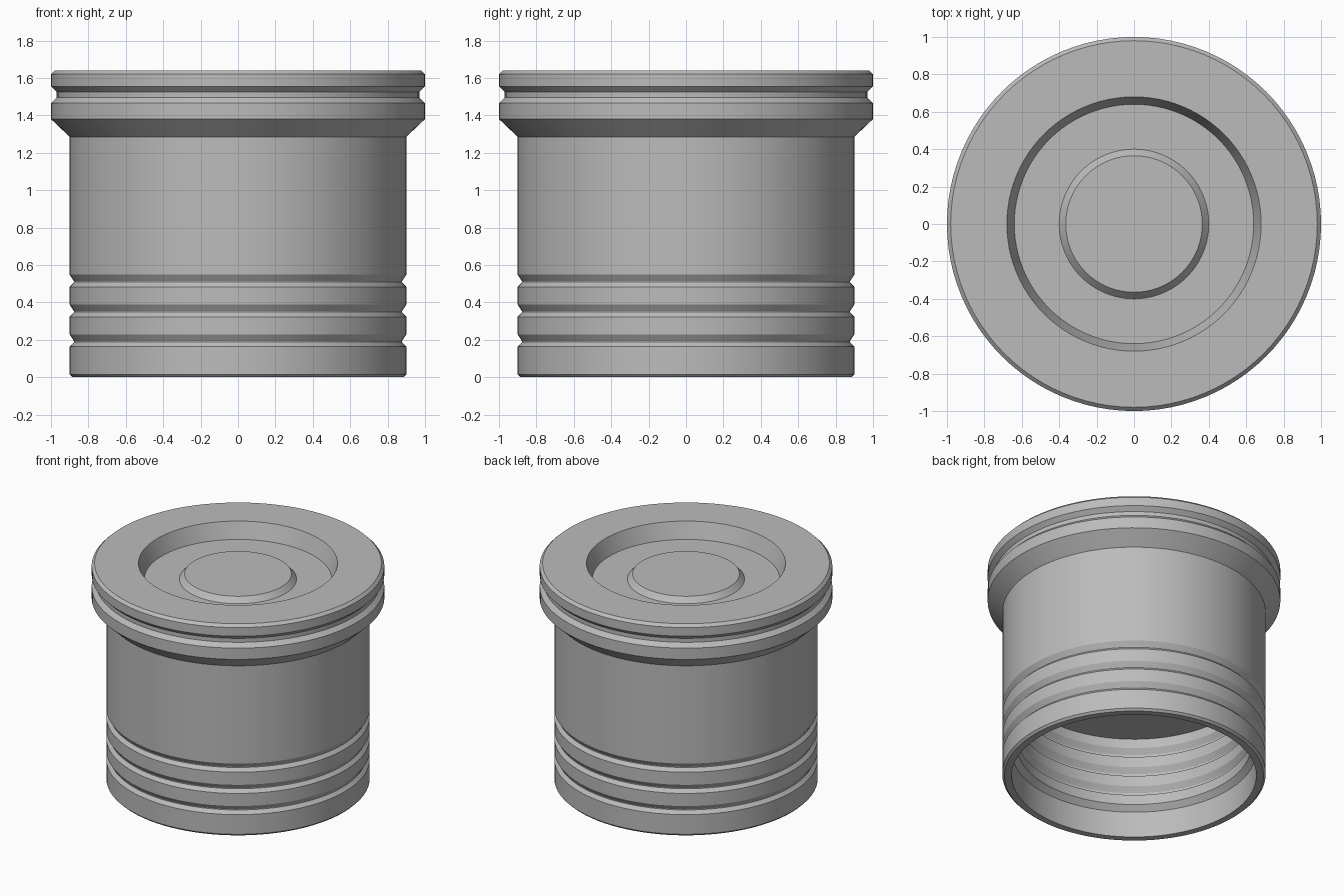
import bpy
import bmesh
from math import tau, radians
from mathutils import Vector

cube = bpy.data.objects.get("Cube")
if cube:
    bpy.data.objects.remove(cube, do_unlink=True)

metal = bpy.data.materials.new("plain_grey")
metal.use_nodes = True
grey = (0.5, 0.5, 0.5, 1)
metal.diffuse_color = grey
metal.node_tree.nodes["Principled BSDF"].inputs["Base Color"].default_value = grey

HEIGHT = 1.64
BODY_R = 0.9
BORE_R = 0.80
CEILING = 0.75


def lathe(name, profile, segments=96):
    """Turn an (r, z) profile about the z axis into a closed solid."""
    bm = bmesh.new()
    verts = [bm.verts.new(Vector((r, 0, z))) for r, z in profile]
    edges = [bm.edges.new(pair) for pair in zip(verts, verts[1:])]
    bmesh.ops.spin(bm, geom=verts + edges, cent=(0, 0, 0), axis=(0, 0, 1),
                   angle=tau, steps=segments, use_merge=True)
    bmesh.ops.remove_doubles(bm, verts=bm.verts, dist=0.0001)
    bmesh.ops.recalc_face_normals(bm, faces=bm.faces)
    mesh = bpy.data.meshes.new(name)
    bm.to_mesh(mesh)
    bm.free()
    mesh.materials.append(metal)
    obj = bpy.data.objects.new(name, mesh)
    bpy.context.collection.objects.link(obj)
    bpy.ops.object.select_all(action="DESELECT")
    obj.select_set(True)
    bpy.context.view_layer.objects.active = obj
    bpy.ops.object.shade_smooth_by_angle(angle=radians(15))
    return obj


# Hollow underside, listed from the ceiling down to the mouth
bore = [(0, CEILING), (BORE_R, CEILING)]
for i in (3, 2, 1):
    z = 0.16 + i * 0.15
    bore += [(BORE_R, z + 0.07), (0.826, z + 0.03), (0.826, z + 0.015), (BORE_R, z)]
bore += [(BORE_R, 0.235), (0.836, 0.195), (0.836, 0)]

# Outer wall with three ring grooves
wall = [(0.885, 0), (BODY_R, 0.015)]
for i in range(3):
    z = 0.163 + i * 0.16
    wall += [(BODY_R, z), (0.877, z + 0.025), (0.877, z + 0.03), (BODY_R, z + 0.065)]
wall += [(BODY_R, 1.285)]

# Flared head with a flat-bottomed groove and a chamfered top edge
head = [(1, 1.38), (1, 1.465), (0.97, 1.495), (0.97, 1.525),
        (1, 1.555), (1, 1.62), (0.98, HEIGHT)]

# Dished crown with a raised round boss
crown = [(0.68, HEIGHT), (0.64, 1.52), (0.40, 1.52), (0.365, 1.56), (0, 1.56)]

lathe("grooved_cup_body", bore + wall + head + crown)
